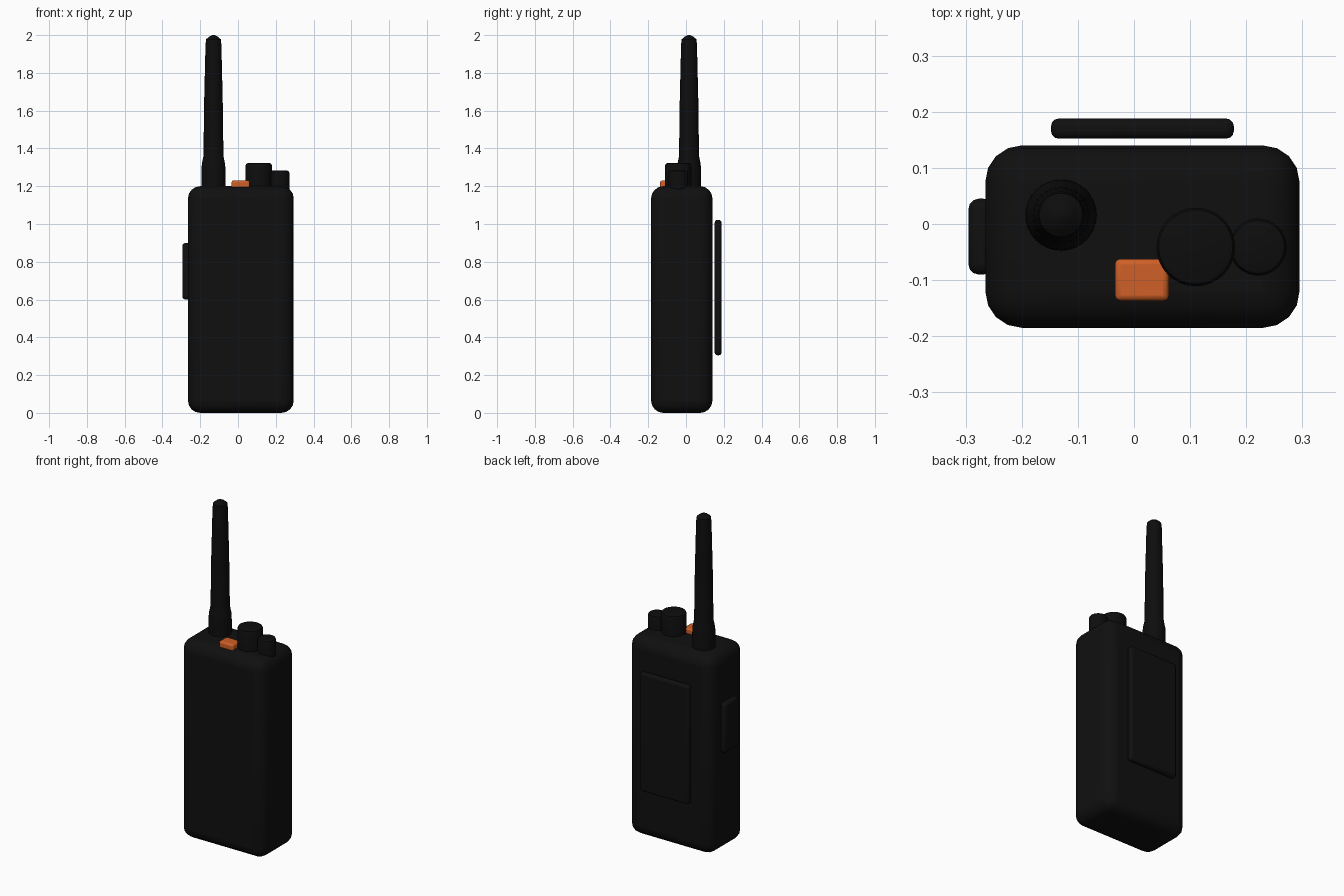
import bpy, bmesh, math

if "Cube" in bpy.data.objects:
    bpy.data.objects.remove(bpy.data.objects["Cube"])

def material(name, rgb):
    m = bpy.data.materials.new(name)
    m.diffuse_color = (*rgb, 1)
    m.use_nodes = True
    m.node_tree.nodes["Principled BSDF"].inputs["Base Color"].default_value = m.diffuse_color
    return m

BLACK = material("matte black", (0.005, 0.005, 0.005))
DARK = material("rubber black", (0.004, 0.004, 0.004))
ORANGE = material("signal orange", (0.62, 0.115, 0.02))

def finish(bm, name, mat, bevel=0, segments=3, angle=35):
    bmesh.ops.recalc_face_normals(bm, faces=bm.faces[:])
    me = bpy.data.meshes.new(name)
    bm.to_mesh(me)
    bm.free()
    me.materials.append(mat)
    ob = bpy.data.objects.new(name, me)
    bpy.context.collection.objects.link(ob)
    if bevel:
        mod = ob.modifiers.new("rounding", 'BEVEL')
        mod.width, mod.segments = bevel, segments
        mod.limit_method = 'ANGLE'
        mod.angle_limit = math.radians(40)
    bpy.ops.object.select_all(action='DESELECT')
    ob.select_set(True)
    bpy.context.view_layer.objects.active = ob
    bpy.ops.object.shade_smooth_by_angle(angle=math.radians(angle))
    return ob

def box(name, x, y, z, mat, bevel, segments=3):
    bm = bmesh.new()
    bmesh.ops.create_cube(bm, size=1)
    for v in bm.verts:
        for i, (lo, hi) in enumerate((x, y, z)):
            v.co[i] = lo if v.co[i] < 0 else hi
    return finish(bm, name, mat, bevel, segments)

def lathe(name, centre, profile, mat, sides=32):
    # stacked rings of (radius, height), capped at both ends
    bm = bmesh.new()
    rings = []
    for r, z in profile:
        rings.append([bm.verts.new((centre[0] + r * math.cos(2 * math.pi * k / sides),
                                    centre[1] + r * math.sin(2 * math.pi * k / sides), z))
                      for k in range(sides)])
    for a, b in zip(rings, rings[1:]):
        for k in range(sides):
            n = (k + 1) % sides
            bm.faces.new((a[k], a[n], b[n], b[k]))
    bm.faces.new(rings[0][::-1])
    bm.faces.new(rings[-1])
    return finish(bm, name, mat)

# Main housing, belt clip and side talk button
box("body", (-0.265, 0.295), (-0.185, 0.14), (0, 1.2), BLACK, 0.065, 4)
box("belt_clip", (-0.148, 0.178), (0.152, 0.188), (0.305, 1.022), BLACK, 0.014)
box("talk_button", (-0.295, -0.25), (-0.09, 0.045), (0.6, 0.9), BLACK, 0.018)

# Orange emergency button on top
box("emergency_button", (-0.034, 0.062), (-0.137, -0.062), (1.17, 1.23), ORANGE, 0.01)

# Antenna with thicker base collar and tapered whip
lathe("antenna", (-0.13, 0.016),
      [(0.064, 1.17), (0.063, 1.3), (0.061, 1.32), (0.053, 1.36), (0.049, 1.66),
       (0.042, 1.95), (0.039, 1.978), (0.022, 1.992), (0.006, 2.0)], DARK)

# Control knobs
for name, x, r, top in (("volume_knob", 0.11, 0.07, 1.322), ("channel_knob", 0.221, 0.051, 1.283)):
    lathe(name, (x, -0.041),
          [(r, 1.17), (r, top - 0.012), (r - 0.004, top - 0.003), (r - 0.012, top)], DARK)
